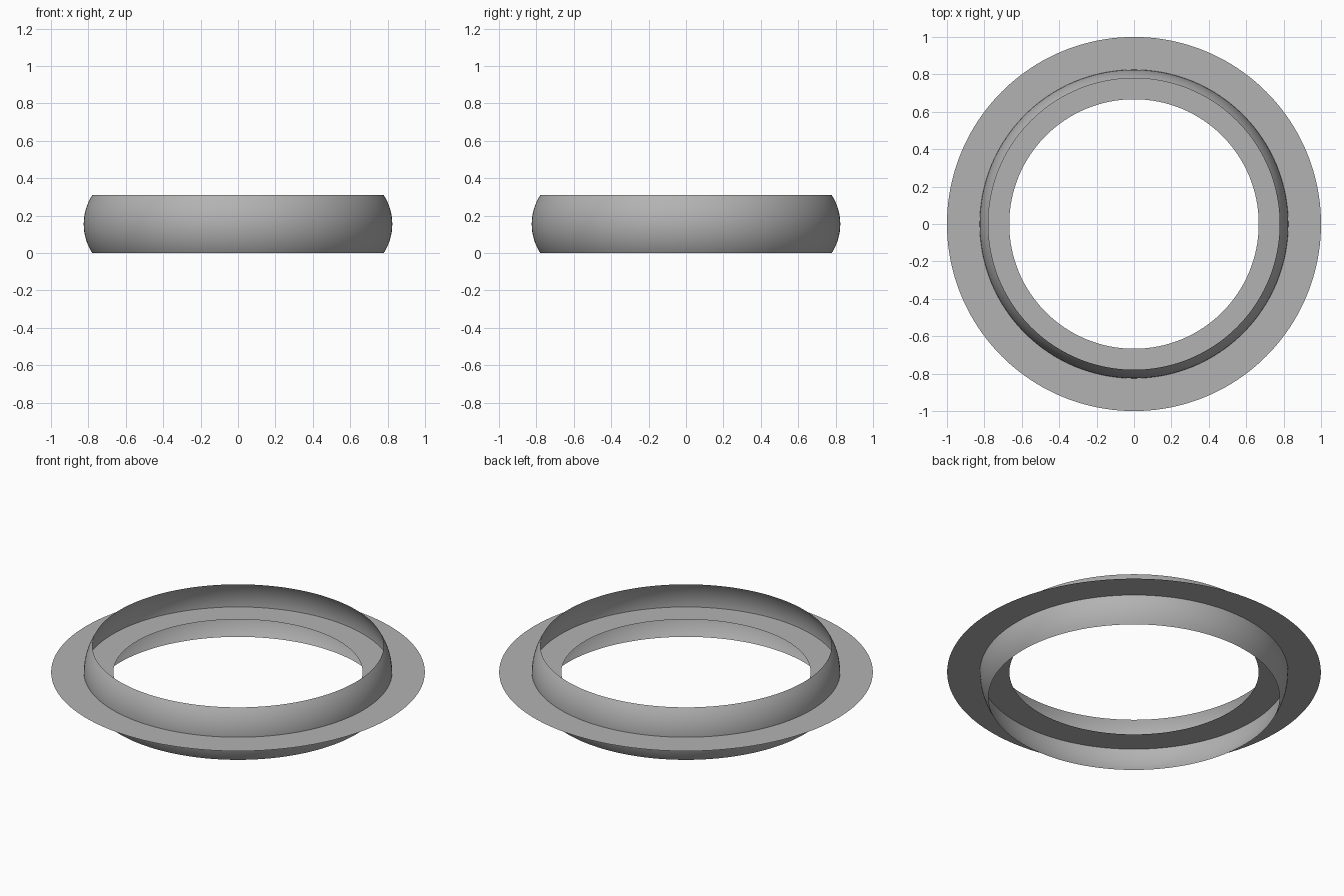
import bpy, bmesh
from math import asin, cos, sin, tau

if "Cube" in bpy.data.objects:
    bpy.data.objects.remove(bpy.data.objects["Cube"])

SEGMENTS = 160
HALF_H = 0.155           # half the band height
R_EDGE, R_MID = 0.779, 0.825

# Darker grey shared by both parts
grey = bpy.data.materials.new("dark_grey")
grey.diffuse_color = (0.45, 0.45, 0.45, 1)
grey.use_nodes = True
grey.node_tree.nodes["Principled BSDF"].inputs["Base Color"].default_value = grey.diffuse_color


def revolve(name, profile):
    """Spin an open (radius, z) profile around z into a thin surface."""
    bm = bmesh.new()
    rings = [[bm.verts.new((r * cos(tau * i / SEGMENTS), r * sin(tau * i / SEGMENTS), z))
              for i in range(SEGMENTS)] for r, z in profile]
    for a, b in zip(rings, rings[1:]):
        for i in range(SEGMENTS):
            j = (i + 1) % SEGMENTS
            bm.faces.new((a[i], a[j], b[j], b[i])).smooth = True
    mesh = bpy.data.meshes.new(name)
    bm.to_mesh(mesh)
    bm.free()
    mesh.materials.append(grey)
    obj = bpy.data.objects.new(name, mesh)
    bpy.context.collection.objects.link(obj)
    return obj


# Bulging open band: circular arc profile through edge, middle, edge
sag = R_MID - R_EDGE
arc_r = (HALF_H ** 2 + sag ** 2) / (2 * sag)
half_angle = asin(HALF_H / arc_r)
angles = [half_angle * (k / 8 - 1) for k in range(17)]
revolve("curved_band", [(R_MID - arc_r + arc_r * cos(a), HALF_H + arc_r * sin(a))
                        for a in angles])

# Flat zero-thickness disc ring crossing the band at mid height
revolve("flat_ring", [(1.0, HALF_H), (R_MID, HALF_H), (0.667, HALF_H)])
